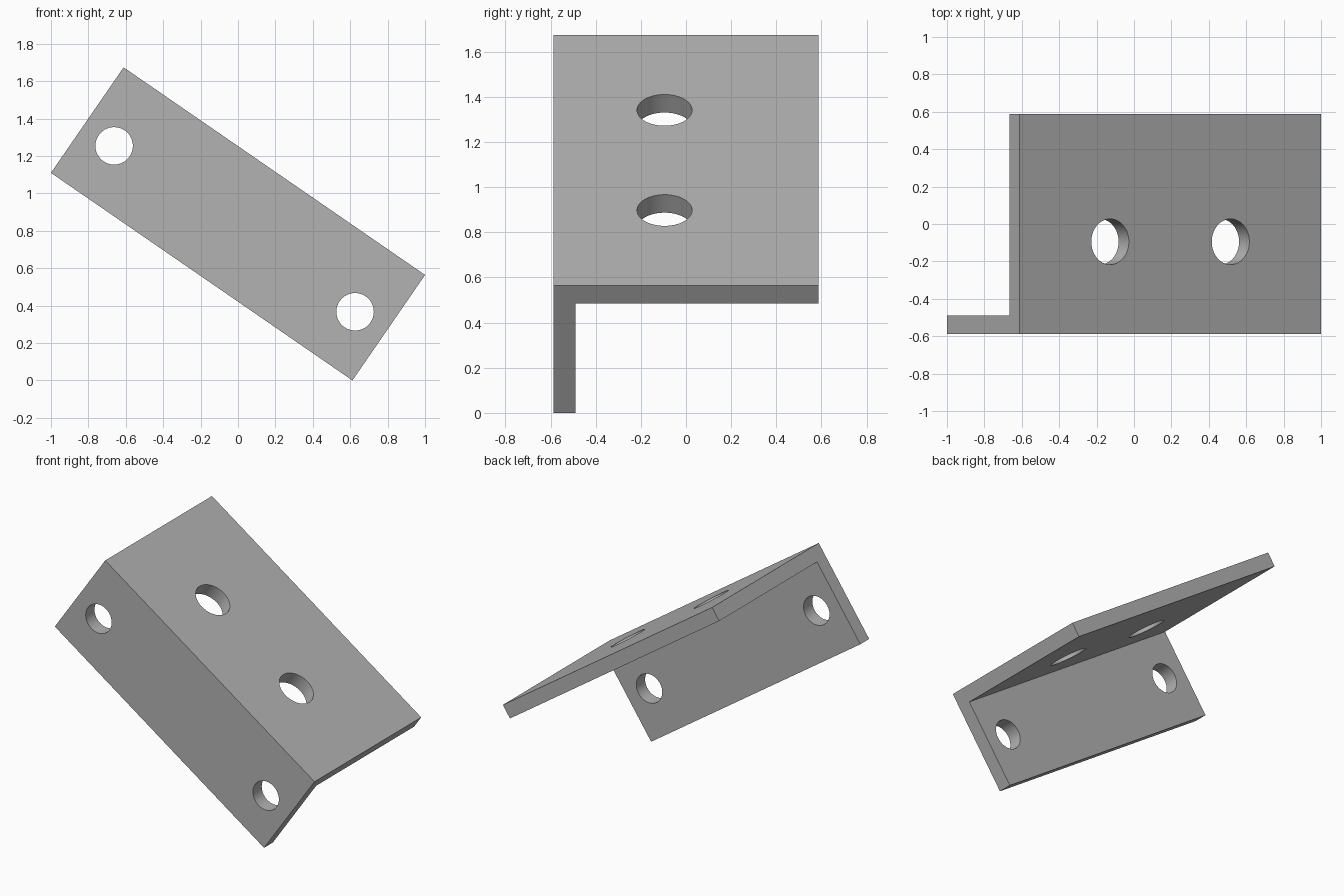
import bpy, bmesh, math

if "Cube" in bpy.data.objects:
    bpy.data.objects.remove(bpy.data.objects["Cube"], do_unlink=True)

LENGTH, DEPTH, HEIGHT, THICK = 1.957, 1.174, 0.685, 0.097
TILT = math.radians(34.55)

grey = bpy.data.materials.new("plain grey")
grey.use_nodes = True
colour = (0.45, 0.45, 0.45, 1)
grey.diffuse_color = colour
grey.node_tree.nodes["Principled BSDF"].inputs["Base Color"].default_value = colour


def add_object(name, bm):
    bmesh.ops.recalc_face_normals(bm, faces=bm.faces)
    mesh = bpy.data.meshes.new(name)
    bm.to_mesh(mesh)
    bm.free()
    mesh.materials.append(grey)
    obj = bpy.data.objects.new(name, mesh)
    bpy.context.collection.objects.link(obj)
    return obj


# L-shaped profile (y, z) extruded along the length
front, back, low, top = -DEPTH / 2, DEPTH / 2, -HEIGHT / 2, HEIGHT / 2
profile = [(front, low), (front + THICK, low), (front + THICK, top - THICK),
           (back, top - THICK), (back, top), (front, top)]
bm = bmesh.new()
face = bm.faces.new([bm.verts.new((-LENGTH / 2, y, z)) for y, z in profile])
extruded = bmesh.ops.extrude_face_region(bm, geom=[face])["geom"]
bmesh.ops.translate(bm, vec=(LENGTH, 0, 0),
                    verts=[v for v in extruded if isinstance(v, bmesh.types.BMVert)])
bracket = add_object("angle_bracket", bm)


# Round bolt holes, a mirrored pair through each flange
def drill(location, radius, axis_tilt):
    bm = bmesh.new()
    bmesh.ops.create_cone(bm, cap_ends=True, segments=64, radius1=radius,
                          radius2=radius, depth=THICK * 3)
    cutter = add_object("hole_cutter", bm)
    cutter.location = location
    cutter.rotation_euler.x = axis_tilt
    cutter.hide_render = True
    cut = bracket.modifiers.new("hole", "BOOLEAN")
    cut.object, cut.operation, cut.solver = cutter, "DIFFERENCE", "EXACT"
    bpy.context.view_layer.objects.active = bracket
    bpy.ops.object.modifier_apply(modifier=cut.name)
    bpy.data.objects.remove(cutter, do_unlink=True)


for side in (-1, 1):
    drill((side * 0.782, front + THICK / 2, -0.032), 0.1, math.pi / 2)
    drill((side * 0.391, -0.095, top - THICK / 2), 0.122, 0)

# Tilt the finished bracket so that its lowest corner rests on the ground
bracket.rotation_euler.y = TILT
bracket.location.z = (LENGTH * math.sin(TILT) + HEIGHT * math.cos(TILT)) / 2

bpy.ops.object.select_all(action="DESELECT")
bracket.select_set(True)
bpy.context.view_layer.objects.active = bracket
bpy.ops.object.shade_smooth_by_angle(angle=math.radians(30))
